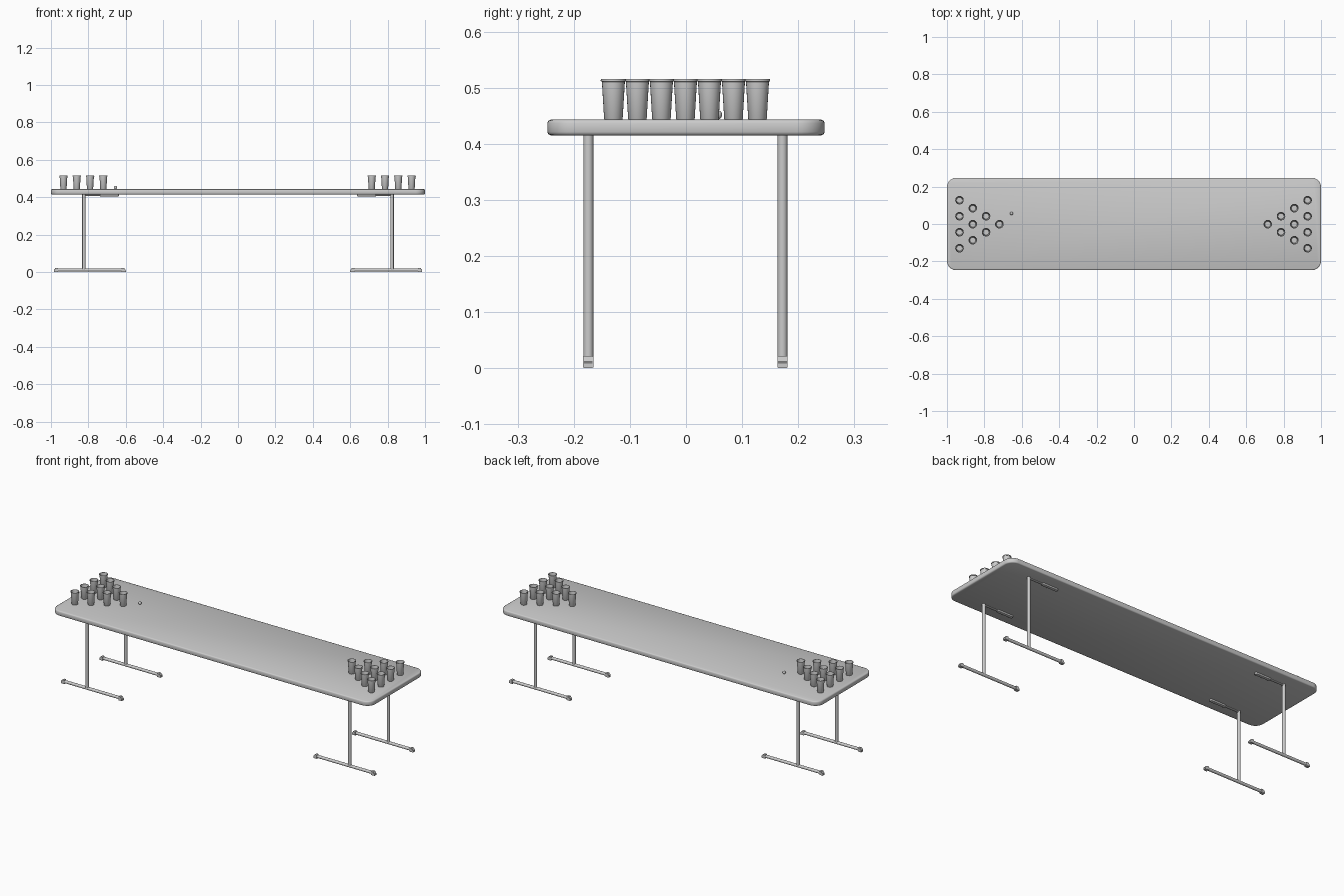
import bpy, bmesh, math
from mathutils import Matrix, Vector

if "Cube" in bpy.data.objects:
    bpy.data.objects.remove(bpy.data.objects["Cube"])

grey = bpy.data.materials.new("light grey")
grey.diffuse_color = (0.6, 0.6, 0.6, 1)
grey.use_nodes = True
grey.node_tree.nodes["Principled BSDF"].inputs["Base Color"].default_value = grey.diffuse_color


def finish(bm, name, angle=35):
    bmesh.ops.recalc_face_normals(bm, faces=bm.faces)
    mesh = bpy.data.meshes.new(name)
    bm.to_mesh(mesh)
    bm.free()
    mesh.materials.append(grey)
    obj = bpy.data.objects.new(name, mesh)
    bpy.context.collection.objects.link(obj)
    bpy.ops.object.select_all(action='DESELECT')
    obj.select_set(True)
    bpy.context.view_layer.objects.active = obj
    bpy.ops.object.shade_smooth_by_angle(angle=math.radians(angle))
    return obj


def rounded_plate(name, x0, x1, y0, y1, z0, z1, radius, edge, steps=8):
    """Rounded rectangle outline stacked in rings to soften the rim."""
    bm = bmesh.new()
    rings = []
    levels = [(z0, edge), (z0 + 0.3 * edge, 0.3 * edge), (z0 + edge, 0),
              (z1 - edge, 0), (z1 - 0.3 * edge, 0.3 * edge), (z1, edge)]
    corners = [(x1 - radius, y1 - radius), (x0 + radius, y1 - radius),
               (x0 + radius, y0 + radius), (x1 - radius, y0 + radius)]
    for z, inset in levels:
        ring = []
        for k, (cx, cy) in enumerate(corners):
            for i in range(steps + 1):
                a = math.pi / 2 * (k + i / steps)
                r = radius - inset
                ring.append(bm.verts.new((cx + r * math.cos(a), cy + r * math.sin(a), z)))
        rings.append(ring)
    n = len(rings[0])
    for a, b in zip(rings, rings[1:]):
        for i in range(n):
            bm.faces.new((a[i], a[(i + 1) % n], b[(i + 1) % n], b[i]))
    bm.faces.new(rings[0])
    bm.faces.new(rings[-1])
    return finish(bm, name, 50)


def tube(name, p, q, radius, sides=16):
    p, q = Vector(p), Vector(q)
    d = q - p
    bm = bmesh.new()
    rot = d.to_track_quat('Z', 'Y').to_matrix().to_4x4()
    bmesh.ops.create_cone(bm, cap_ends=True, segments=sides, radius1=radius, radius2=radius,
                          depth=d.length, matrix=Matrix.Translation((p + q) / 2) @ rot)
    return finish(bm, name)


def lathe(name, profile, sides=24):
    bm = bmesh.new()
    verts = [bm.verts.new((r, 0, z)) for r, z in profile]
    edges = [bm.edges.new(pair) for pair in zip(verts, verts[1:])]
    bmesh.ops.spin(bm, geom=verts + edges, cent=(0, 0, 0), axis=(0, 0, 1),
                   angle=2 * math.pi, steps=sides)
    bmesh.ops.remove_doubles(bm, verts=bm.verts, dist=1e-5)
    return finish(bm, name)


def foot_cap(name, x_in, x_out, y):
    """Rubber end block with a sloped outer face."""
    bm = bmesh.new()
    s = math.copysign(1, x_out - x_in)
    outline = [(x_in, 0), (x_out, 0), (x_out, 0.011), (x_out - s * 0.009, 0.022), (x_in, 0.022)]
    face = bm.faces.new([bm.verts.new((x, y - 0.0092, z)) for x, z in outline])
    out = bmesh.ops.extrude_face_region(bm, geom=[face])
    bmesh.ops.translate(bm, vec=(0, 0.0184, 0),
                        verts=[v for v in out["geom"] if isinstance(v, bmesh.types.BMVert)])
    bmesh.ops.bevel(bm, geom=bm.edges[:], offset=0.0015, segments=2, affect='EDGES')
    return finish(bm, name)


# Table top
TOP = 0.443
rounded_plate("table_top", -1, 1, -0.247, 0.247, 0.415, TOP, 0.05, 0.006)

# Four leg assemblies: post, foot bar, end caps, folding bracket
for s, side in ((-1, "left"), (1, "right")):
    for y, depth in ((-0.174, "front"), (0.172, "back")):
        tag = f"{side}_{depth}"
        px = s * 0.824
        tube(f"post_{tag}", (px, y, 0.015), (px, y, 0.416), 0.0088)
        tube(f"foot_bar_{tag}", (s * 0.61, y, 0.0115), (s * 0.975, y, 0.0115), 0.0083)
        foot_cap(f"outer_cap_{tag}", s * 0.962, s * 0.985, y)
        foot_cap(f"inner_cap_{tag}", s * 0.623, s * 0.600, y)
        tube(f"bracket_arm_{tag}", (px, y, 0.410), (s * 0.72, y, 0.410), 0.0045, 10)
        xa, xb = sorted((s * 0.637, s * 0.738))
        rounded_plate(f"bracket_plate_{tag}", xa, xb, y - 0.0088, y + 0.0088,
                      0.405, 0.4155, 0.0085, 0.002, 6)

# Drinking cups: hollow, tapered, with a rolled rim; stacked in 4-3-2-1 triangles
cup_profile = [(0, 0), (0.0155, 0), (0.0165, 0.0015), (0.0205, 0.0675), (0.0222, 0.068),
               (0.0228, 0.070), (0.0222, 0.072), (0.0205, 0.072), (0.0195, 0.0675),
               (0.0152, 0.003), (0, 0.003)]
cup_mesh = None
for side, xs in (("left", (-0.933, -0.862, -0.791, -0.720)),
                 ("right", (0.928, 0.857, 0.786, 0.715))):
    for row, x in enumerate(xs):
        count = 4 - row
        for i in range(count):
            name = f"cup_{side}_{row + 1}_{i + 1}"
            if cup_mesh is None:
                cup = lathe(name, cup_profile)
                cup_mesh = cup.data
            else:
                cup = bpy.data.objects.new(name, cup_mesh)
                bpy.context.collection.objects.link(cup)
            cup.location = (x, (i - (count - 1) / 2) * 0.0856 - 0.002 + 0.001, TOP)

# Small ball on the table
bm = bmesh.new()
bmesh.ops.create_uvsphere(bm, u_segments=16, v_segments=10, radius=0.0085,
                          matrix=Matrix.Translation((-0.655, 0.056, TOP + 0.0085)))
finish(bm, "ball")
